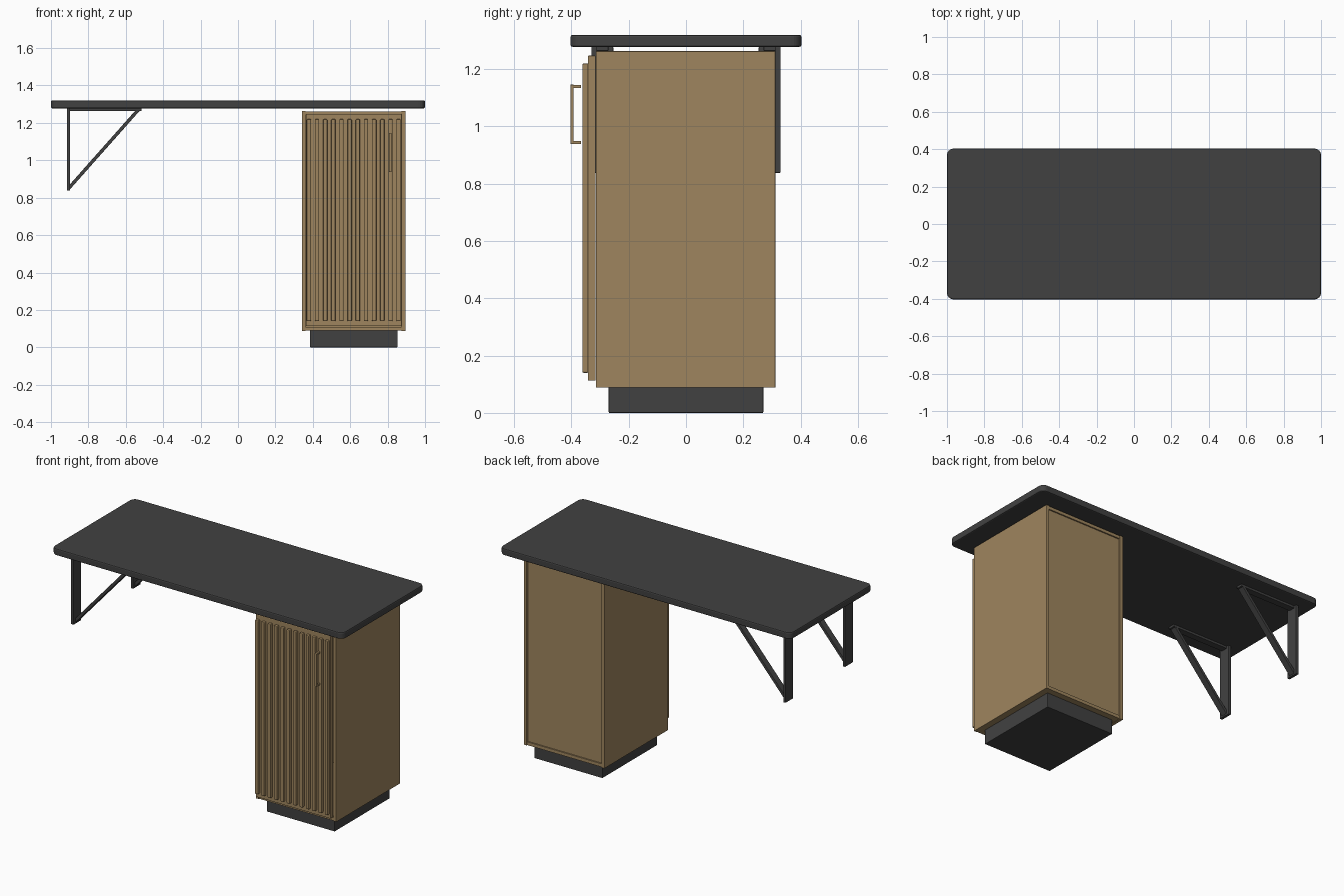
import bpy, bmesh, math
from mathutils import Vector

if "Cube" in bpy.data.objects:
    bpy.data.objects.remove(bpy.data.objects["Cube"])


def material(name, rgb):
    m = bpy.data.materials.new(name)
    m.diffuse_color = (*rgb, 1)
    m.use_nodes = True
    m.node_tree.nodes["Principled BSDF"].inputs["Base Color"].default_value = m.diffuse_color
    return m


wood = material("oak wood", (0.345, 0.235, 0.112))
black = material("charcoal black", (0.053, 0.053, 0.053))


def finish(name, bm, mat, bevel=0.0, segments=2):
    mesh = bpy.data.meshes.new(name)
    bmesh.ops.recalc_face_normals(bm, faces=bm.faces[:])
    bm.to_mesh(mesh)
    bm.free()
    mesh.materials.append(mat)
    obj = bpy.data.objects.new(name, mesh)
    bpy.context.collection.objects.link(obj)
    if bevel:
        mod = obj.modifiers.new("soft edges", 'BEVEL')
        mod.width = bevel
        mod.segments = segments
        mod.limit_method = 'ANGLE'
        mod.angle_limit = math.radians(40)
    return obj


def box(name, x, y, z, mat, bevel=0.0, round_axis=None, radius=0.0):
    """Box from (min, max) ranges; edges along round_axis may get a larger radius."""
    bm = bmesh.new()
    bmesh.ops.create_cube(bm, size=1)
    for v in bm.verts:
        for i, (a, b) in enumerate((x, y, z)):
            v.co[i] = b if v.co[i] > 0 else a
    if round_axis is not None:
        edges = [e for e in bm.edges
                 if abs((e.verts[0].co - e.verts[1].co).normalized()[round_axis]) > 0.9]
        bmesh.ops.bevel(bm, geom=edges, offset=radius, segments=6, profile=0.5, affect='EDGES')
    return finish(name, bm, mat, bevel)


def extrude_xz(name, points, y0, y1, mat, bevel=0.0):
    """Profile in the xz plane extruded along y."""
    bm = bmesh.new()
    face = bm.faces.new([bm.verts.new((px, y0, pz)) for px, pz in points])
    new = bmesh.ops.extrude_face_region(bm, geom=[face])["geom"]
    bmesh.ops.translate(bm, vec=(0, y1 - y0, 0),
                        verts=[g for g in new if isinstance(g, bmesh.types.BMVert)])
    return finish(name, bm, mat, bevel)


# Desk top with rounded corners
box("table_top", (-1, 1), (-0.403, 0.403), (1.278, 1.32), black, 0.007, 2, 0.035)

# Cabinet carcass
box("plinth", (0.385, 0.853), (-0.27, 0.27), (0, 0.092), black, 0.003)
for side, x0 in (("left", 0.342), ("right", 0.875)):
    box(f"cabinet_{side}_side", (x0, x0 + 0.02), (-0.315, 0.312), (0.088, 1.263), wood, 0.0015)
box("cabinet_bottom", (0.362, 0.875), (-0.313, 0.308), (0.09, 0.11), wood)
box("cabinet_top", (0.362, 0.875), (-0.313, 0.308), (1.243, 1.262), wood)
box("cabinet_back", (0.362, 0.875), (0.285, 0.3), (0.11, 1.243), wood)

# Fluted door
box("door", (0.363, 0.874), (-0.342, -0.316), (0.113, 1.247), wood, 0.002)
for i in range(12):
    c = 0.379 + 0.0436 * i
    box(f"door_slat_{i + 1}", (c - 0.0115, c + 0.0115), (-0.362, -0.34), (0.14, 1.22), wood, 0.005)

# Door handle
box("handle_bar", (0.806, 0.822), (-0.404, -0.392), (0.938, 1.146), wood, 0.002)
for label, z in (("lower", 0.939), ("upper", 1.135)):
    box(f"handle_{label}_post", (0.808, 0.820), (-0.396, -0.366), (z, z + 0.01), wood)

# Triangular wall-style brackets, front and back
a, b = Vector((-0.904, 0.852)), Vector((-0.533, 1.27))
d = (b - a).normalized()
n = Vector((-d.y, d.x)) * 0.009
for label, yc in (("front", -0.292), ("back", 0.292)):
    box(f"{label}_bracket_leg", (-0.915, -0.898), (yc - 0.038, yc + 0.038), (0.838, 1.278), black, 0.002)
    box(f"{label}_bracket_arm", (-0.9, -0.516), (yc - 0.021, yc + 0.021), (1.264, 1.279), black, 0.002)
    extrude_xz(f"{label}_bracket_brace", [tuple(a + n), tuple(a - n), tuple(b - n), tuple(b + n)],
               yc - 0.02, yc + 0.02, black, 0.002)
